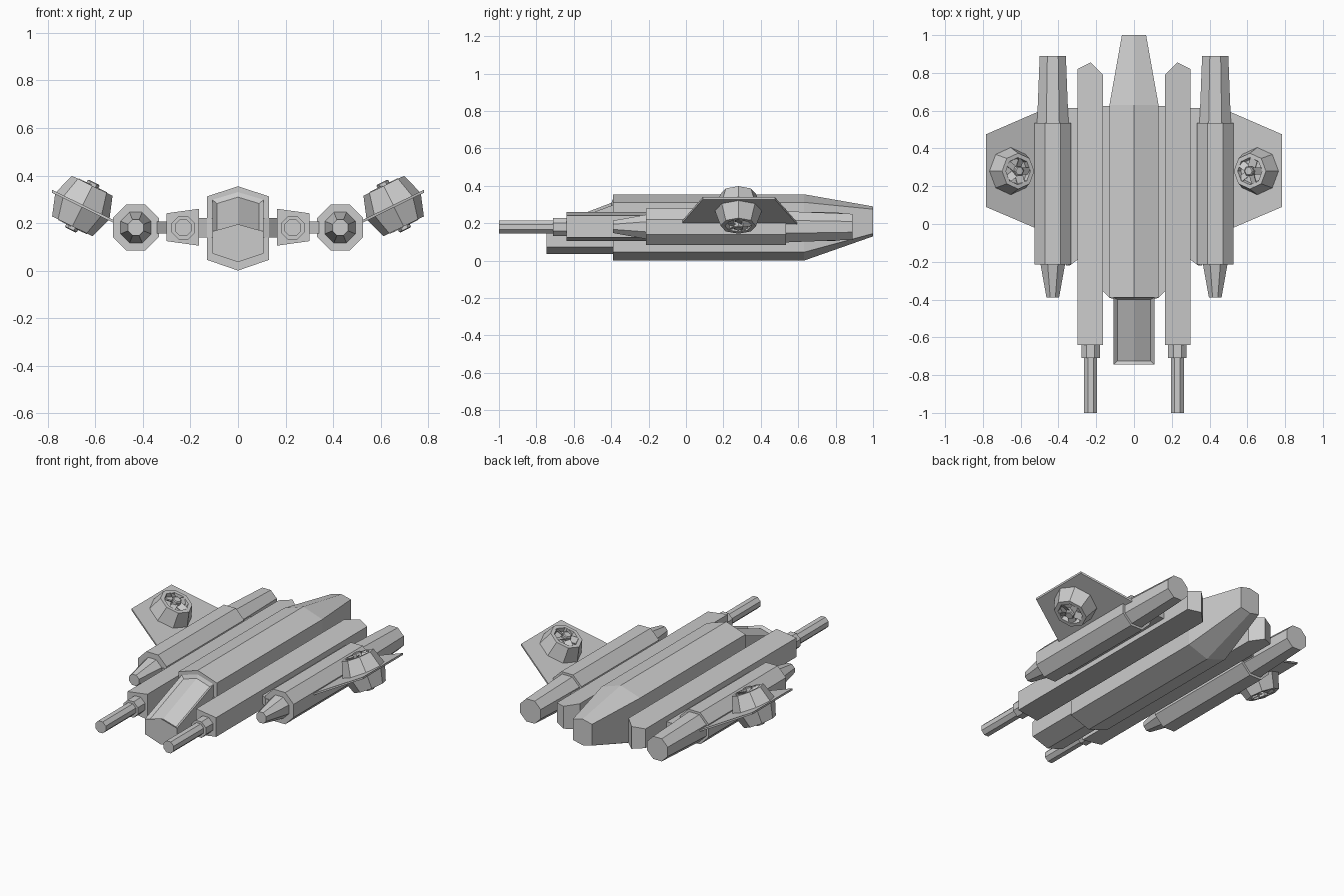
import bpy, bmesh
from math import sin, cos, pi, atan2
from mathutils import Matrix, Vector

if "Cube" in bpy.data.objects:
    bpy.data.objects.remove(bpy.data.objects["Cube"])


def loft(name, rings, caps=True, inset=(), depth=0.0, matrix=None):
    """Skin a list of equal-length point rings; optionally recess some quads."""
    bm = bmesh.new()
    rows = [[bm.verts.new(p) for p in ring] for ring in rings]
    quads = []
    for a, b in zip(rows, rows[1:]):
        n = len(a)
        for i in range(n):
            j = (i + 1) % n
            quads.append(bm.faces.new((a[i], a[j], b[j], b[i])))
    if caps:
        bm.faces.new(rows[0])
        bm.faces.new(rows[-1])
    bmesh.ops.recalc_face_normals(bm, faces=bm.faces)
    if inset:
        bmesh.ops.inset_region(bm, faces=[quads[i] for i in inset],
                               thickness=0.016, depth=-depth, use_even_offset=True)
    if matrix:
        bm.transform(matrix)
        bmesh.ops.recalc_face_normals(bm, faces=bm.faces)
    me = bpy.data.meshes.new(name)
    bm.to_mesh(me)
    bm.free()
    ob = bpy.data.objects.new(name, me)
    bpy.context.collection.objects.link(ob)
    return ob


def hexa(y, w, top, up, low, bottom):
    return [(0, y, top), (w, y, up), (w, y, low), (0, y, bottom), (-w, y, low), (-w, y, up)]


def octagon_y(x, z, y, r):
    return [(x + r * cos(pi / 8 + k * pi / 4), y, z + r * sin(pi / 8 + k * pi / 4)) for k in range(8)]


def disc(r, h, n=8, off=0.0):
    return [(r * cos(off + 2 * pi * k / n), r * sin(off + 2 * pi * k / n), h) for k in range(n)]


def plate(name, outline, z_low, z_high):
    """Plan outline between two height functions of x."""
    return loft(name, [[(x, y, f(x)) for x, y in outline] for f in (z_low, z_high)])


# Central hull with tapered tail
loft("hull", [hexa(-0.39, 0.13, 0.355, 0.312, 0.045, 0.0),
              hexa(0.63, 0.13, 0.355, 0.312, 0.045, 0.0),
              hexa(1.0, 0.064, 0.29, 0.275, 0.145, 0.13)])

# Nose with sloping recessed canopy
loft("cockpit", [hexa(-0.745, 0.108, 0.195, 0.165, 0.072, 0.036),
                 hexa(-0.39, 0.108, 0.33, 0.298, 0.072, 0.036)],
     inset=(0, 5), depth=0.016)

for s, side in ((-1, "left"), (1, "right")):
    # Struts joining hull, gun rail and engine
    plate(side + "_inner_strut",
          [(s * x, y) for x, y in ((0.1, -0.40), (0.13, -0.39), (0.17, -0.35), (0.17, 0.625), (0.1, 0.625))],
          lambda x: 0.14, lambda x: 0.222)
    plate(side + "_outer_strut",
          [(s * x, y) for x, y in ((0.28, -0.17), (0.30, -0.19), (0.34, -0.22), (0.36, -0.22), (0.36, 0.615), (0.28, 0.615))],
          lambda x: 0.155, lambda x: 0.207)

    # Gun rail with pointed rear end
    plate(side + "_gun_rail",
          [(s * x, y) for x, y in ((0.165, -0.64), (0.30, -0.64), (0.30, 0.82), (0.23, 0.855), (0.165, 0.79))],
          lambda x: 0.105 + (abs(x) - 0.165) * 0.14,
          lambda x: 0.26 - (abs(x) - 0.165) * 0.14)

    # Gun collar and barrel
    gx = s * 0.23
    loft(side + "_gun_barrel",
         [octagon_y(gx, 0.18, y, r) for y, r in
          ((-1.0, 0.038), (-0.71, 0.038), (-0.71, 0.053), (-0.63, 0.053))])

    # Engine: nose cone, body, tapered tail
    ex = s * 0.43
    loft(side + "_engine",
         [octagon_y(ex, 0.181, y, r) for y, r in
          ((-0.39, 0.036), (-0.215, 0.07), (-0.215, 0.105), (0.535, 0.105), (0.535, 0.09), (0.89, 0.075))])

    # Upswept wing
    slope = 0.125 / 0.255

    def wing_z(x):
        return 0.21 + (abs(x) - 0.53) * slope
    plate(side + "_wing",
          [(s * x, y) for x, y in ((0.49, -0.035), (0.783, 0.09), (0.783, 0.475), (0.49, 0.602))],
          lambda x: wing_z(x) - 0.006, lambda x: wing_z(x) + 0.006)

    # Fan pod through the wing, open recess at both ends
    px = s * 0.655
    m = Matrix.Translation((px, 0.28, wing_z(px))) @ Matrix.Rotation(-s * atan2(0.125, 0.255), 4, 'Y')
    half = [(0.066, 0.07), (0.072, 0.095), (0.095, 0.095)]
    prof = [(r, -h) for r, h in half] + [(0.127, 0.0)] + [(r, h) for r, h in reversed(half)]
    loft(side + "_fan_pod", [disc(r, h) for r, h in prof], matrix=m)

    # Fan hub and pitched blades on each end
    for e, end in ((1, "upper"), (-1, "lower")):
        loft(f"{side}_{end}_fan_hub",
             [disc(r, e * h, 6) for r, h in ((0.028, 0.068), (0.028, 0.108), (0.022, 0.112))], matrix=m)
        for k in range(5):
            blade = [[(x, -0.018, e * (0.076 + t)), (x, 0.018, e * (0.094 + t)),
                      (x, 0.018, e * (0.098 + t)), (x, -0.018, e * (0.080 + t))]
                     for x, t in ((0.02, 0.0), (0.068, 0.0))]
            loft(f"{side}_{end}_fan_blade_{k + 1}", blade,
                 matrix=m @ Matrix.Rotation(2 * pi * k / 5, 4, 'Z'))
